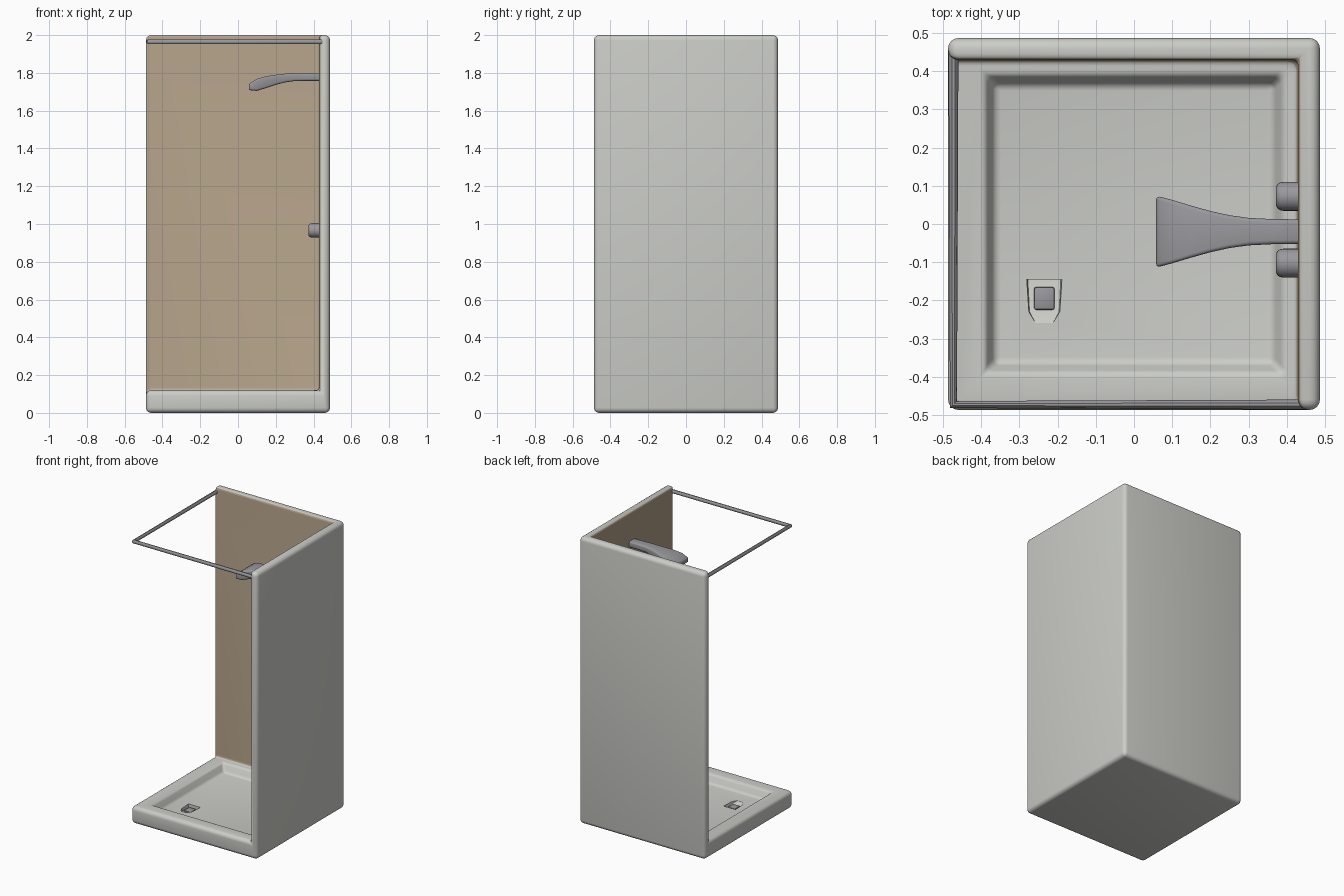
import bpy, bmesh, math
from mathutils import Vector

if "Cube" in bpy.data.objects:
    bpy.data.objects.remove(bpy.data.objects["Cube"])

H = 0.487      # half footprint
W = 0.43       # inner wall plane
RIM = 0.12     # tray rim height


def material(name, rgb):
    m = bpy.data.materials.new(name)
    m.diffuse_color = (*rgb, 1)
    m.use_nodes = True
    m.node_tree.nodes["Principled BSDF"].inputs["Base Color"].default_value = m.diffuse_color
    return m


white = material("warm_grey_acrylic", (0.60, 0.61, 0.57))
tan = material("tan_panel", (0.43, 0.34, 0.24))
metal = material("brushed_metal", (0.32, 0.32, 0.34))


def make(name, bm, mat):
    bmesh.ops.recalc_face_normals(bm, faces=bm.faces)
    me = bpy.data.meshes.new(name)
    bm.to_mesh(me)
    bm.free()
    ob = bpy.data.objects.new(name, me)
    bpy.context.collection.objects.link(ob)
    me.materials.append(mat)
    return ob


def loft(name, rings, mat):
    bm = bmesh.new()
    vs = [[bm.verts.new(p) for p in r] for r in rings]
    n = len(rings[0])
    for a, b in zip(vs, vs[1:]):
        for i in range(n):
            bm.faces.new((a[i], a[(i + 1) % n], b[(i + 1) % n], b[i]))
    bm.faces.new(vs[0])
    bm.faces.new(vs[-1])
    return make(name, bm, mat)


def rect(x0, x1, y0, y1, z):
    return [(x0, y0, z), (x1, y0, z), (x1, y1, z), (x0, y1, z)]


def box(name, x0, x1, y0, y1, z0, z1, mat):
    return loft(name, [rect(x0, x1, y0, y1, z0), rect(x0, x1, y0, y1, z1)], mat)


def activate(ob):
    bpy.ops.object.select_all(action='DESELECT')
    bpy.context.view_layer.objects.active = ob
    ob.select_set(True)


def smooth(ob, angle=35):
    activate(ob)
    bpy.ops.object.shade_smooth_by_angle(angle=math.radians(angle))


def cut(ob, cutter):
    mod = ob.modifiers.new("cut", 'BOOLEAN')
    mod.object, mod.operation, mod.solver = cutter, 'DIFFERENCE', 'EXACT'
    activate(ob)
    bpy.ops.object.modifier_apply(modifier=mod.name)
    bpy.data.objects.remove(cutter)


def bevel(ob, width, segments=3, limit='ANGLE'):
    mod = ob.modifiers.new("round", 'BEVEL')
    mod.width, mod.segments, mod.limit_method = width, segments, limit
    mod.angle_limit = math.radians(30)
    activate(ob)
    bpy.ops.object.modifier_apply(modifier=mod.name)


# Cabin: one block with the room and the tray basin cut away
cabin = box("shower_cabin", -H, H, -H, H, 0, 2, white)
cut(cabin, box("room_cutter", -1, W, -1, W, RIM, 3, white))
cut(cabin, loft("basin_cutter", [rect(-s, s, -s, s, z) for s, z in ((0.365, 0.06), (0.42, 0.192))], white))

# Larger rounding on the outer edges, smaller inside
me = cabin.data
weights = me.attributes.new("bevel_weight_edge", 'FLOAT', 'EDGE')
for e in me.edges:
    a, b = (me.vertices[i].co for i in e.vertices)
    outer = any(abs(abs(a[k]) - H) < 1e-3 and abs(a[k] - b[k]) < 1e-3 for k in (0, 1))
    weights.data[e.index].value = 1.0 if outer else 0.6
bevel(cabin, 0.027, 4, 'WEIGHT')

# Drain recess sloping down towards the back
cut(cabin, loft("drain_cutter", [
    [(-0.235 + s * w, y, z) for s, z in ((-1, 0.08), (1, 0.08), (0.9, d), (-0.9, d))]
    for y, w, d in ((-0.26, 0.025, 0.059), (-0.23, 0.043, 0.045), (-0.145, 0.048, 0.03))], white))

# Tan lining on the room side of both walls
cabin.data.materials.clear()
cabin.data.materials.append(white)
cabin.data.materials.append(tan)
for p in cabin.data.polygons:
    c, n = p.center, p.normal
    back = n.y < -0.6 and 0.40 < c.y < 0.45
    side = n.x < -0.6 and 0.40 < c.x < 0.45
    corner = n.x < -0.3 and n.y < -0.3 and min(c.x, c.y) > 0.40
    p.material_index = int(c.z > 0.122 and (back or side or corner))
smooth(cabin)

# Drain outlet
drain = box("drain_outlet", -0.262, -0.208, -0.225, -0.165, 0.03, 0.052, metal)
bevel(drain, 0.006, 2)
smooth(drain)

# Curtain rail running round the two open sides
cu = bpy.data.curves.new("curtain_rail", 'CURVE')
cu.dimensions = '3D'
cu.bevel_depth, cu.bevel_resolution, cu.use_fill_caps = 0.013, 3, True
sp = cu.splines.new('POLY')
pts = [(-0.473, 0.45, 1.965), (-0.473, -0.473, 1.965), (0.45, -0.473, 1.965)]
sp.points.add(2)
for p, co in zip(sp.points, pts):
    p.co = (*co, 1)
rail = bpy.data.objects.new("curtain_rail", cu)
bpy.context.collection.objects.link(rail)
activate(rail)
bpy.ops.object.convert(target='MESH')
rail = bpy.context.object
rail.data.materials.clear()
rail.data.materials.append(metal)
smooth(rail, 40)

# Shower head: flared, drooping arm (x, half width, bottom, top)
sections = [(0.058, 0.094, 1.708, 1.742), (0.10, 0.083, 1.705, 1.768),
            (0.15, 0.068, 1.72, 1.782), (0.20, 0.054, 1.737, 1.79),
            (0.25, 0.043, 1.75, 1.796), (0.30, 0.036, 1.757, 1.80),
            (0.36, 0.033, 1.758, 1.80), (0.44, 0.032, 1.758, 1.80)]
head = loft("shower_head", [[(x, -0.02 + s * w, z) for s, z in ((-1, b), (1, b), (1, t), (-1, t))]
                            for x, w, b, t in sections], metal)
bevel(head, 0.01, 3)
smooth(head)

# Pair of tap knobs
for side, y in (("left", 0.0725), ("right", -0.1025)):
    ring = lambda x, r: [(x, y + r * math.cos(a * math.tau / 24), 0.966 + r * math.sin(a * math.tau / 24))
                         for a in range(24)]
    knob = loft(side + "_tap_knob", [ring(0.372, 0.024), ring(0.375, 0.031), ring(0.382, 0.036),
                                     ring(0.392, 0.038), ring(0.44, 0.038)], metal)
    smooth(knob, 45)
